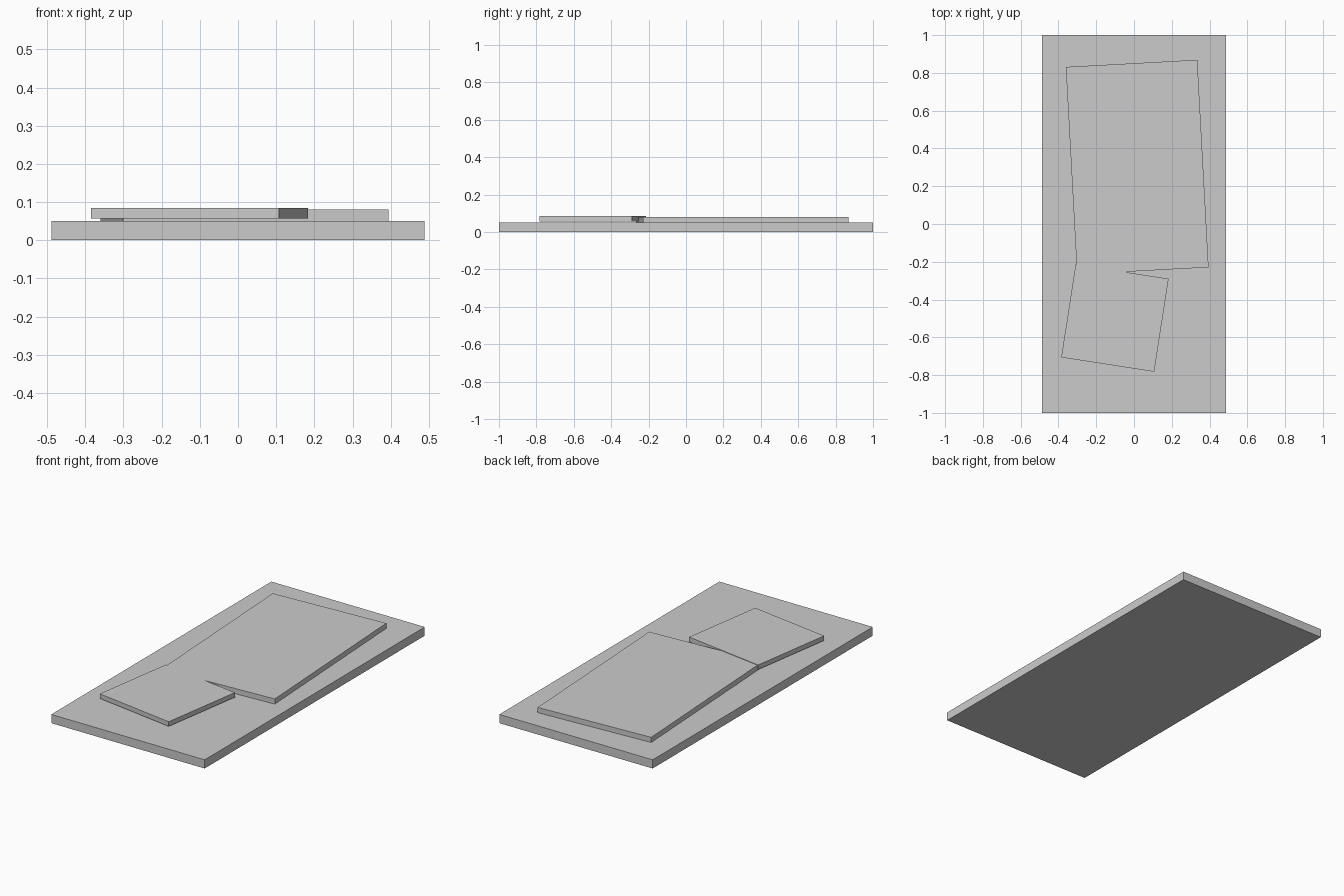
import bpy
from math import radians

if "Cube" in bpy.data.objects:
    bpy.data.objects.remove(bpy.data.objects["Cube"])


def slab(name, centre, size, z0, z1, angle=0):
    """Flat box spanning z0..z1, turned about z."""
    bpy.ops.mesh.primitive_cube_add(size=1)
    ob = bpy.context.object
    ob.name = name
    ob.location = (*centre, (z0 + z1) / 2)
    ob.scale = (*size, z1 - z0)
    ob.rotation_euler.z = radians(angle)
    return ob


# Base board
slab("base_board", (0, 0), (0.976, 2.0), 0, 0.05)
# Large plate, slightly turned
slab("large_plate", (0.017, 0.301), (0.697, 1.1), 0.051, 0.081, 3.1)
# Small square plate overlapping the large one's corner
slab("small_plate", (-0.101, -0.498), (0.498, 0.498), 0.057, 0.084, -8.8)
